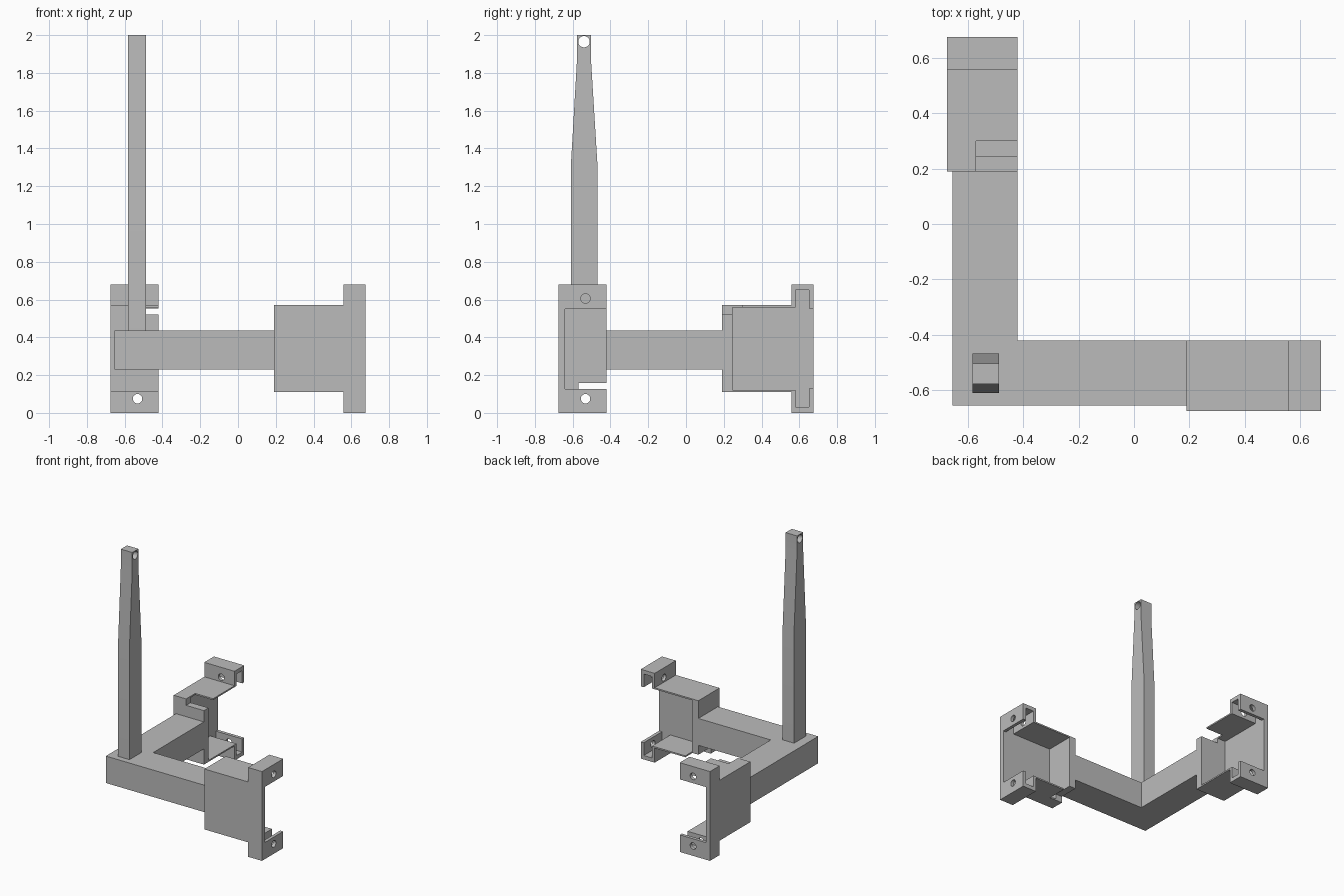
import bpy, bmesh, math
from mathutils import Matrix, Vector

cube = bpy.data.objects.get("Cube")
if cube:
    bpy.data.objects.remove(cube)

grey = bpy.data.materials.new("plain grey")
grey.use_nodes = True
GREY = (0.5, 0.5, 0.5, 1)
grey.diffuse_color = GREY
grey.node_tree.nodes["Principled BSDF"].inputs["Base Color"].default_value = GREY


def prism(name, points, axis, low, high):
    """Extrude a flat outline along an axis; the outline uses the other two axes in order."""
    def place(p, d):
        c = list(p)
        c.insert("xyz".index(axis), d)
        return Vector(c)
    bm = bmesh.new()
    face = bm.faces.new([bm.verts.new(place(p, low)) for p in points])
    grown = bmesh.ops.extrude_face_region(bm, geom=[face])["geom"]
    shift = place((0, 0), high - low)
    bmesh.ops.translate(bm, vec=shift, verts=[v for v in grown if isinstance(v, bmesh.types.BMVert)])
    bmesh.ops.recalc_face_normals(bm, faces=bm.faces)
    mesh = bpy.data.meshes.new(name)
    bm.to_mesh(mesh)
    bm.free()
    mesh.materials.append(grey)
    obj = bpy.data.objects.new(name, mesh)
    bpy.context.collection.objects.link(obj)
    return obj


def rect(a0, a1, b0, b1):
    return [(a0, b0), (a1, b0), (a1, b1), (a0, b1)]


def circle(a, b, r, n=32):
    return [(a + r * math.cos(2 * math.pi * i / n), b + r * math.sin(2 * math.pi * i / n)) for i in range(n)]


def carve(obj, cutters):
    """Subtract each cutter, then bake the result and drop the cutters."""
    for c in cutters:
        c.hide_render = True
        mod = obj.modifiers.new("cut", "BOOLEAN")
        mod.operation, mod.solver, mod.object = "DIFFERENCE", "EXACT", c
    bpy.context.view_layer.update()
    baked = bpy.data.meshes.new_from_object(obj.evaluated_get(bpy.context.evaluated_depsgraph_get()))
    obj.modifiers.clear()
    obj.data = baked
    for c in cutters:
        bpy.data.objects.remove(c)
    bpy.context.view_layer.objects.active = obj
    bpy.ops.object.select_all(action="DESELECT")
    obj.select_set(True)
    bpy.ops.object.shade_smooth_by_angle(angle=math.radians(30))


OUT, INNER, MID = -0.675, -0.42, 0.34

# L-shaped base arm
prism("base_arm", [(-0.655, -0.655), (0.2, -0.655), (0.2, INNER), (INNER, INNER),
                   (INNER, 0.2), (-0.655, 0.2)], "z", 0.23, 0.435)

# Upright post, tapered towards a straight tip with a pin hole
post = prism("upright_post", [(-0.61, 0.43), (-0.468, 0.43), (-0.468, 1.3), (-0.503, 1.87),
                              (-0.503, 2), (-0.577, 2), (-0.577, 1.87), (-0.61, 1.3)], "x", -0.583, -0.487)
carve(post, [prism("pin_hole", circle(-0.54, 1.965, 0.03), "x", -0.7, -0.4)])

# Motor bracket: body with wider ears at the open end
bracket = prism("right_arm_bracket", [(0.19, 0.11), (0.558, 0.11), (0.558, 0), (0.675, 0),
                                      (0.675, 0.68), (0.558, 0.68), (0.558, 0.57), (0.19, 0.57)],
                "y", OUT, INNER)
pocket = prism("pocket", [(0.245, 0.121), (0.58, 0.121), (0.58, 0.03), (0.65, 0.03), (0.65, 0.127),
                          (0.7, 0.127), (0.7, 0.55), (0.65, 0.55), (0.65, 0.65), (0.58, 0.65),
                          (0.58, 0.559), (0.245, 0.559)], "y", -0.64, -0.4)
wire_notch = prism("wire_notch", rect(-0.57, -0.4, 0.05, 0.159), "x", 0.1, 0.3)
holes = [prism("screw_hole", circle(-0.532, MID + s * 0.265, 0.025), "x", 0.5, 0.75) for s in (-1, 1)]
carve(bracket, [pocket, wire_notch] + holes)
bracket.name = "left_bracket"

# Second bracket: the first one turned onto the other arm and upside down
rear = bracket.copy()
rear.data = bracket.data.copy()
rear.name = "rear_bracket"
rear.data.transform(Matrix(((0, 1, 0, 0), (1, 0, 0, 0), (0, 0, -1, 2 * MID), (0, 0, 0, 1))))
bpy.context.collection.objects.link(rear)
